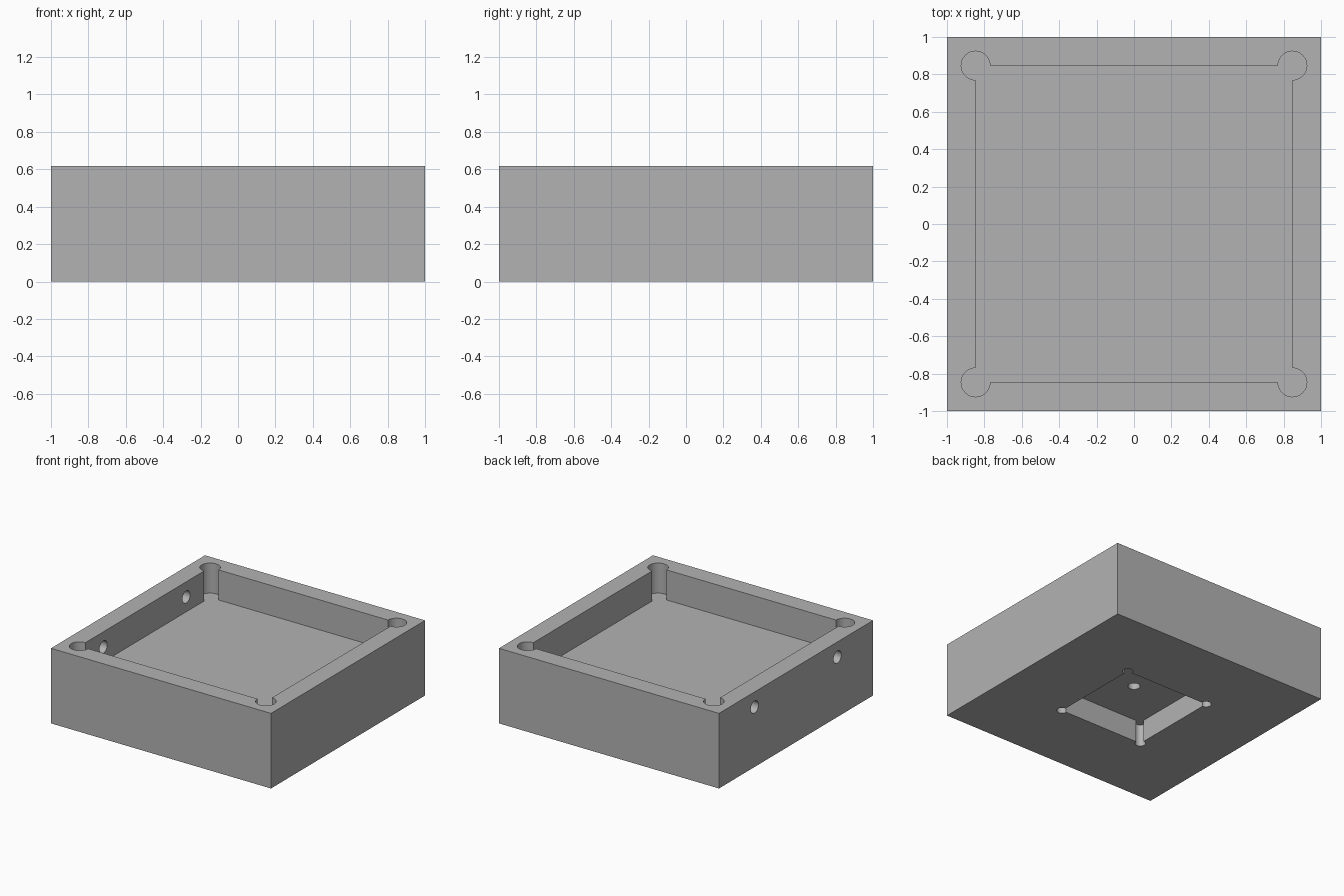
import bpy
import bmesh
from math import cos, sin, pi
from mathutils import Matrix, Vector

cube = bpy.data.objects.get("Cube")
if cube:
    bpy.data.objects.remove(cube, do_unlink=True)

HEIGHT = 0.617
FLOOR = 0.37       # level of the tray floor
POCKET = 0.183     # depth of the underside pocket
OVER = 0.1         # how far cutters reach past the surface

grey = bpy.data.materials.new("grey")
grey.use_nodes = True
grey.diffuse_color = (0.45, 0.45, 0.45, 1)
grey.node_tree.nodes["Principled BSDF"].inputs["Base Color"].default_value = (0.45, 0.45, 0.45, 1)


def prism(name, outline, depth, matrix):
    """Extrude a flat outline along local z and place it."""
    bm = bmesh.new()
    face = bm.faces.new([bm.verts.new((x, y, 0)) for x, y in outline])
    top = bmesh.ops.extrude_face_region(bm, geom=[face])["geom"]
    moved = [v for v in top if isinstance(v, bmesh.types.BMVert)]
    bmesh.ops.translate(bm, verts=moved, vec=Vector((0, 0, depth)))
    bmesh.ops.recalc_face_normals(bm, faces=bm.faces)
    bm.transform(matrix)
    mesh = bpy.data.meshes.new(name)
    bm.to_mesh(mesh)
    bm.free()
    mesh.materials.append(grey)
    obj = bpy.data.objects.new(name, mesh)
    bpy.context.collection.objects.link(obj)
    return obj


def circle(radius, steps=32):
    return [(radius * cos(2 * pi * i / steps), radius * sin(2 * pi * i / steps))
            for i in range(steps)]


def relieved_square(half, radius, steps=24):
    """Square with a three-quarter round relief at each corner."""
    points = []
    for k in range(4):
        turn = k * pi / 2
        corner = Matrix.Rotation(turn, 2) @ Vector((half, half))
        for i in range(steps + 1):
            a = turn - pi / 2 + 1.5 * pi * i / steps
            points.append((corner.x + radius * cos(a), corner.y + radius * sin(a)))
    return points


def raised(z):
    return Matrix.Translation((0, 0, z))


# Solid block
square = [(-1, -1), (1, -1), (1, 1), (-1, 1)]
body = prism("tray_body", square, HEIGHT, Matrix.Identity(4))

# Upper tray, underside pocket and blind hole in the pocket ceiling
cutters = [
    prism("tray_cutter", relieved_square(0.847, 0.077), HEIGHT - FLOOR + OVER, raised(FLOOR)),
    prism("pocket_cutter", relieved_square(0.385, 0.04), POCKET + OVER, raised(-OVER)),
    prism("blind_hole_cutter", circle(0.046), 0.19, raised(POCKET - OVER)),
]

# Two round holes through the side wall
for y in (-0.538, 0.538):
    place = Matrix.Translation((-1.1, y, 0.492)) @ Matrix.Rotation(pi / 2, 4, "Y")
    cutters.append(prism("side_hole_cutter", circle(0.05), 0.4, place))

# Cut the block
bpy.ops.object.select_all(action="DESELECT")
bpy.context.view_layer.objects.active = body
body.select_set(True)
for cutter in cutters:
    cutter.hide_render = True
    mod = body.modifiers.new("cut", "BOOLEAN")
    mod.operation = "DIFFERENCE"
    mod.solver = "EXACT"
    mod.object = cutter
    bpy.ops.object.modifier_apply(modifier=mod.name)
    bpy.data.objects.remove(cutter, do_unlink=True)

bpy.ops.object.shade_smooth_by_angle(angle=pi / 6)
